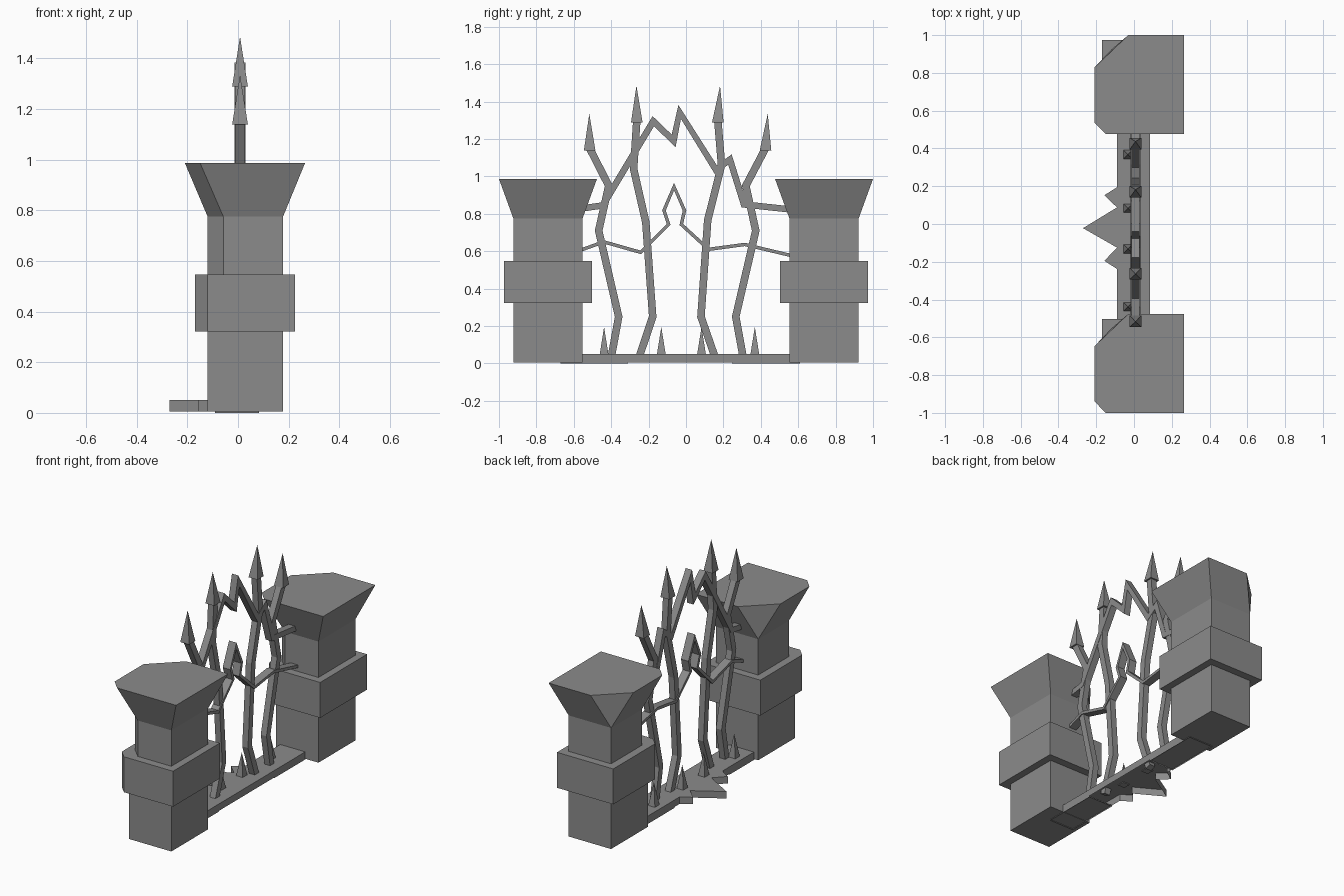
import bpy
import bmesh
from mathutils import Vector

cube = bpy.data.objects.get("Cube")
if cube:
    bpy.data.objects.remove(cube)

stone = bpy.data.materials.new("dark grey stone")
stone.use_nodes = True
COLOUR = (0.26, 0.26, 0.26, 1)
stone.diffuse_color = COLOUR
stone.node_tree.nodes["Principled BSDF"].inputs["Base Color"].default_value = COLOUR


def loft(name, rings, open_bottom=False):
    """Skin equal-length rings of points and cap both ends."""
    bm = bmesh.new()
    rows = [[bm.verts.new(p) for p in ring] for ring in rings]
    n = len(rows[0])
    for low, high in zip(rows, rows[1:]):
        for i in range(n):
            j = (i + 1) % n
            bm.faces.new((low[i], low[j], high[j], high[i]))
    bm.faces.new(rows[-1])
    bottom = bm.faces.new(rows[0][::-1])
    bmesh.ops.recalc_face_normals(bm, faces=bm.faces)
    if open_bottom:
        bmesh.ops.delete(bm, geom=[bottom], context='FACES_ONLY')
    bmesh.ops.remove_doubles(bm, verts=bm.verts, dist=0.0001)
    mesh = bpy.data.meshes.new(name)
    bm.to_mesh(mesh)
    bm.free()
    mesh.materials.append(stone)
    obj = bpy.data.objects.new(name, mesh)
    bpy.context.collection.objects.link(obj)
    return obj


def level(outline, z, y=0):
    return [(px, py + y, z) for px, py in outline]


def rectangle(x0, x1, y0, y1):
    return [(x1, y0), (x1, y1), (x0, y1), (x0, y0)]


def clipped(x0, x1, half, cut):
    """Rectangle with its front right corner cut off; far corner doubled."""
    return [(x1, -half), (x1, half), (x0, half), (x0, half),
            (x0, -half + cut), (x0 + cut, -half)]


def strip(name, points, width, x0, x1):
    """Bent bar along (y, z) points with mitred corners."""
    pts = [Vector(p) for p in points]
    dirs = [(b - a).normalized() for a, b in zip(pts, pts[1:])]
    rings = []
    for i, p in enumerate(pts):
        a, b = dirs[max(i - 1, 0)], dirs[min(i, len(dirs) - 1)]
        na, nb = Vector((-a.y, a.x)), Vector((-b.y, b.x))
        mid = (na + nb).normalized()
        off = mid * (width / 2 / max(mid.dot(na), 0.45))
        l, r = p + off, p - off
        rings.append([(x0, *l), (x1, *l), (x1, *r), (x0, *r)])
    return loft(name, rings)


def pyramid(name, x, y, z, half, tip):
    base = level(rectangle(x - half, x + half, y - half, y + half), z)
    return loft(name, [base, [(x, *tip)] * 4])


# Two matching pillars
cap_top = [(0.265, -0.262), (0.265, 0.262), (-0.03, 0.262),
           (-0.21, 0.09), (-0.21, -0.2), (-0.15, -0.262)]
shaft = rectangle(-0.12, 0.178, -0.185, 0.185)
neck = clipped(-0.12, 0.178, 0.185, 0.062)
band = clipped(-0.17, 0.225, 0.235, 0.05)
for side, y in (("front", -0.738), ("back", 0.738)):
    loft(side + "_pillar_shaft", [level(shaft, z, y) for z in (0.006, 0.325)])
    loft(side + "_pillar_band", [level(band, z, y) for z in (0.322, 0.547)])
    loft(side + "_pillar_neck", [level(neck, z, y) for z in (0.547, 0.775)])
    loft(side + "_pillar_cap", [level(neck, 0.775, y), level(cap_top, 0.987, y)])

# Threshold with jagged points, open underneath
threshold = [(0.085, -0.56), (0.085, 0.56), (-0.09, 0.56), (-0.09, 0.195),
             (-0.157, 0.152), (-0.09, 0.088), (-0.27, -0.022), (-0.09, -0.125),
             (-0.157, -0.195), (-0.09, -0.238), (-0.09, -0.56)]
loft("threshold", [level(threshold, z) for z in (0.006, 0.05)], True)
for side, y0, y1 in (("front", -0.67, -0.31), ("back", 0.245, 0.61)):
    foot = rectangle(-0.09, 0.083, y0, y1)
    loft(side + "_foot_plate", [level(foot, z) for z in (0, 0.008)], True)

# Ground spikes
for i, y in enumerate((-0.438, -0.132, 0.083, 0.368)):
    pyramid(f"ground_spike_{i + 1}", -0.032, y, 0.045, 0.024, (y, 0.195))

# Bent upright bars with spear heads
bars = [
    [(-0.402, 0.02), (-0.36, 0.25), (-0.467, 0.71), (-0.413, 0.95), (-0.515, 1.15)],
    [(-0.255, 0.02), (-0.178, 0.25), (-0.215, 0.755), (-0.28, 1.04), (-0.263, 1.3)],
    [(0.16, 0.02), (0.08, 0.25), (0.116, 0.765), (0.19, 1.06), (0.17, 1.3)],
    [(0.308, 0.02), (0.266, 0.25), (0.373, 0.71), (0.32, 0.95), (0.425, 1.15)],
]
for i, path in enumerate(bars):
    strip(f"upright_bar_{i + 1}", path, 0.04, -0.012, 0.028)
    y, z = path[-1]
    lean = 0.012 if i > 1 else -0.002
    pyramid(f"spear_head_{i + 1}", 0.008, y, z - 0.012, 0.031, (y + lean, z + 0.185))

# Jagged cross rails
strip("upper_rail", [(-0.56, 0.828), (-0.445, 0.845), (-0.175, 1.295), (-0.066, 1.19),
                     (-0.034, 1.345), (0.16, 1.035), (0.235, 1.09), (0.31, 0.85),
                     (0.57, 0.822)], 0.034, -0.014, 0.03)
strip("lower_rail", [(-0.56, 0.607), (-0.44, 0.65), (-0.242, 0.594), (-0.093, 0.743),
                     (-0.118, 0.818), (-0.064, 0.945), (-0.008, 0.818), (-0.025, 0.743),
                     (0.12, 0.61), (0.314, 0.636), (0.57, 0.575)], 0.018, -0.018, 0.034)
